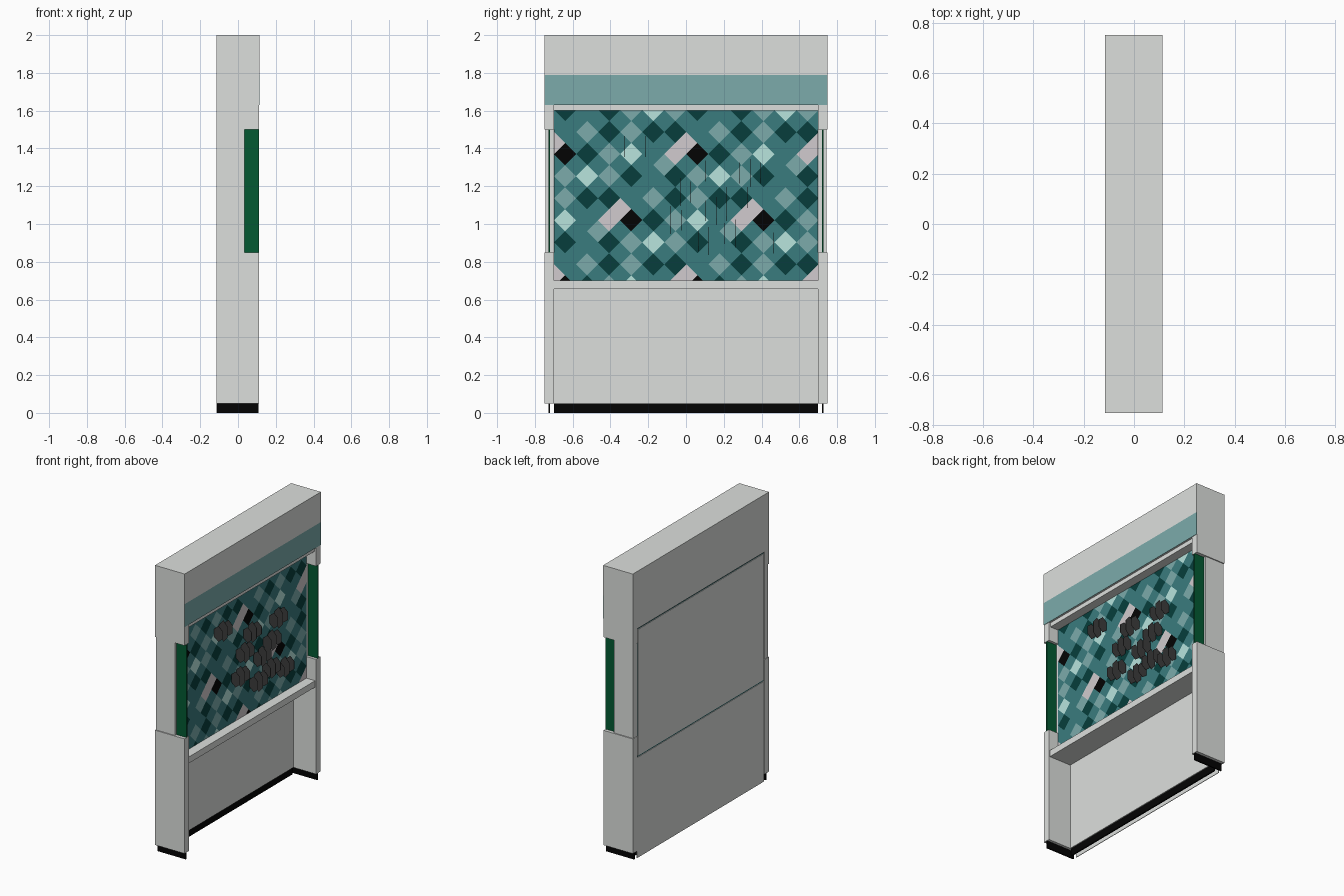
import bpy, bmesh, math
from mathutils import Vector

if "Cube" in bpy.data.objects:
    bpy.data.objects.remove(bpy.data.objects["Cube"])


def material(name, rgb):
    m = bpy.data.materials.new(name)
    m.diffuse_color = (*rgb, 1)
    m.use_nodes = True
    m.node_tree.nodes["Principled BSDF"].inputs["Base Color"].default_value = m.diffuse_color
    return m


WHITE = material("white_panel", (0.72, 0.74, 0.72))
STRIP = material("soft_teal", (0.20, 0.41, 0.41))
TEAL = material("mid_teal", (0.042, 0.20, 0.21))
MINT = material("pale_mint", (0.48, 0.78, 0.73))
DEEP = material("deep_teal", (0.002, 0.048, 0.045))
BLACK = material("black", (0.001, 0.001, 0.001))
PALE = material("pale_grey", (0.64, 0.60, 0.62))
GLASS = material("green_glass", (0.001, 0.10, 0.032))
DARK = material("dark_grey", (0.045, 0.045, 0.045))
TILE_X = 0.038


def finish(name, bm, mats):
    me = bpy.data.meshes.new(name)
    bm.to_mesh(me)
    bm.free()
    for m in mats:
        me.materials.append(m)
    ob = bpy.data.objects.new(name, me)
    bpy.context.collection.objects.link(ob)
    return ob


def box(name, x, y, z, mat):
    bm = bmesh.new()
    bmesh.ops.create_cube(bm, size=1)
    for v in bm.verts:
        for k, (lo, hi) in enumerate((x, y, z)):
            v.co[k] = lo if v.co[k] < 0 else hi
    return finish(name, bm, [mat])


# Header with a soft teal band along its lower front
box("header", (-0.115, 0.112), (-0.75, 0.75), (1.63, 2.0), WHITE)
box("header_band", (0.112, 0.114), (-0.75, 0.75), (1.63, 1.79), STRIP)
box("header_face", (0.112, 0.114), (-0.75, 0.75), (1.79, 2.0), WHITE)
box("header_underside", (-0.115, 0.10), (-0.70, 0.70), (1.60, 1.63), WHITE)

# Side walls, mirrored
for side, s in (("left", -1), ("right", 1)):
    def span(a, b):
        return tuple(sorted((s * a, s * b)))
    box(side + "_lower_side", (-0.115, 0.112), span(0.70, 0.75), (0.05, 0.85), WHITE)
    box(side + "_post", (-0.113, 0.035), span(0.702, 0.743), (0.85, 1.5), WHITE)
    box(side + "_glass", (0.035, 0.112), span(0.719, 0.727), (0.85, 1.5), GLASS)
    box(side + "_bracket", (-0.115, 0.112), span(0.70, 0.75), (1.5, 1.63), WHITE)
    box(side + "_plinth", (-0.11, 0.108), span(0.719, 0.729), (0, 0.05), BLACK)

# Back panels, shelf and plinth
box("lower_back", (-0.113, -0.063), (-0.70, 0.70), (0.05, 0.655), WHITE)
box("back_plinth", (-0.08, -0.07), (-0.70, 0.70), (0, 0.05), BLACK)
box("back_skirt", (-0.113, -0.109), (-0.70, 0.70), (0, 0.05), WHITE)
box("shelf", (-0.113, 0.105), (-0.70, 0.70), (0.655, 0.70), WHITE)
box("tile_backing", (-0.109, TILE_X - 0.003), (-0.70, 0.70), (0.70, 1.60), TEAL)
box("upper_back", (-0.113, -0.109), (-0.69, 0.69), (0.71, 1.59), WHITE)

# Diamond tiles on the back wall, six by six repeating colours
PATTERN = ["KTMTGP", "TGTLTT", "LTLTGT", "TGTMTT", "GTLTTL", "TLTGTP"]
KEYS = "KTMLGP"
h = 0.7 / 12
bm = bmesh.new()
for i in range(-14, 13):
    for j in range(-13, 6):
        if (i + j) % 2:
            continue
        a, b = (i + j) // 2, (i - j) // 2
        y, z = 0.06 + i * h, 1.37 + j * h
        f = bm.faces.new([bm.verts.new((TILE_X, y + dy * h, z + dz * h))
                          for dy, dz in ((1, 0), (0, 1), (-1, 0), (0, -1))])
        f.material_index = KEYS.index(PATTERN[a % 6][b % 6])
for co, no in (((0, 0.7, 0), (0, 1, 0)), ((0, -0.7, 0), (0, -1, 0)),
               ((0, 0, 1.6), (0, 0, 1)), ((0, 0, 0.7), (0, 0, -1))):
    bmesh.ops.bisect_plane(bm, geom=bm.verts[:] + bm.edges[:] + bm.faces[:],
                           plane_co=Vector(co), plane_no=Vector(no), clear_outer=True)
finish("wall_tiles", bm, [BLACK, TEAL, MINT, STRIP, DEEP, PALE])

# Dark hanging pieces: groups of thin hexagonal fins standing out from the wall
SPOTS = [(-0.27, 1.41), (0.34, 1.27), (0.05, 1.28), (0.27, 1.14), (-0.03, 1.17),
         (0.16, 1.07), (0.41, 0.90), (-0.08, 1.02), (0.12, 0.91), (0.26, 0.95)]
bm = bmesh.new()
for y, z in SPOTS:
    for dy in (-0.055, 0, 0.055):
        r = 0.074 if dy == 0 else 0.055
        angles = [t * math.pi / 3 + math.pi / 6 for t in range(6)]
        rings = [[bm.verts.new((0.077 + 0.037 * math.cos(t), y + dy + e, z + r * math.sin(t)))
                  for t in angles] for e in (-0.001, 0.001)]
        bm.faces.new(rings[0])
        bm.faces.new(rings[1][::-1])
        for t in range(6):
            u = (t + 1) % 6
            bm.faces.new((rings[0][u], rings[0][t], rings[1][t], rings[1][u]))
bmesh.ops.recalc_face_normals(bm, faces=bm.faces[:])
finish("hanging_pieces", bm, [DARK])
